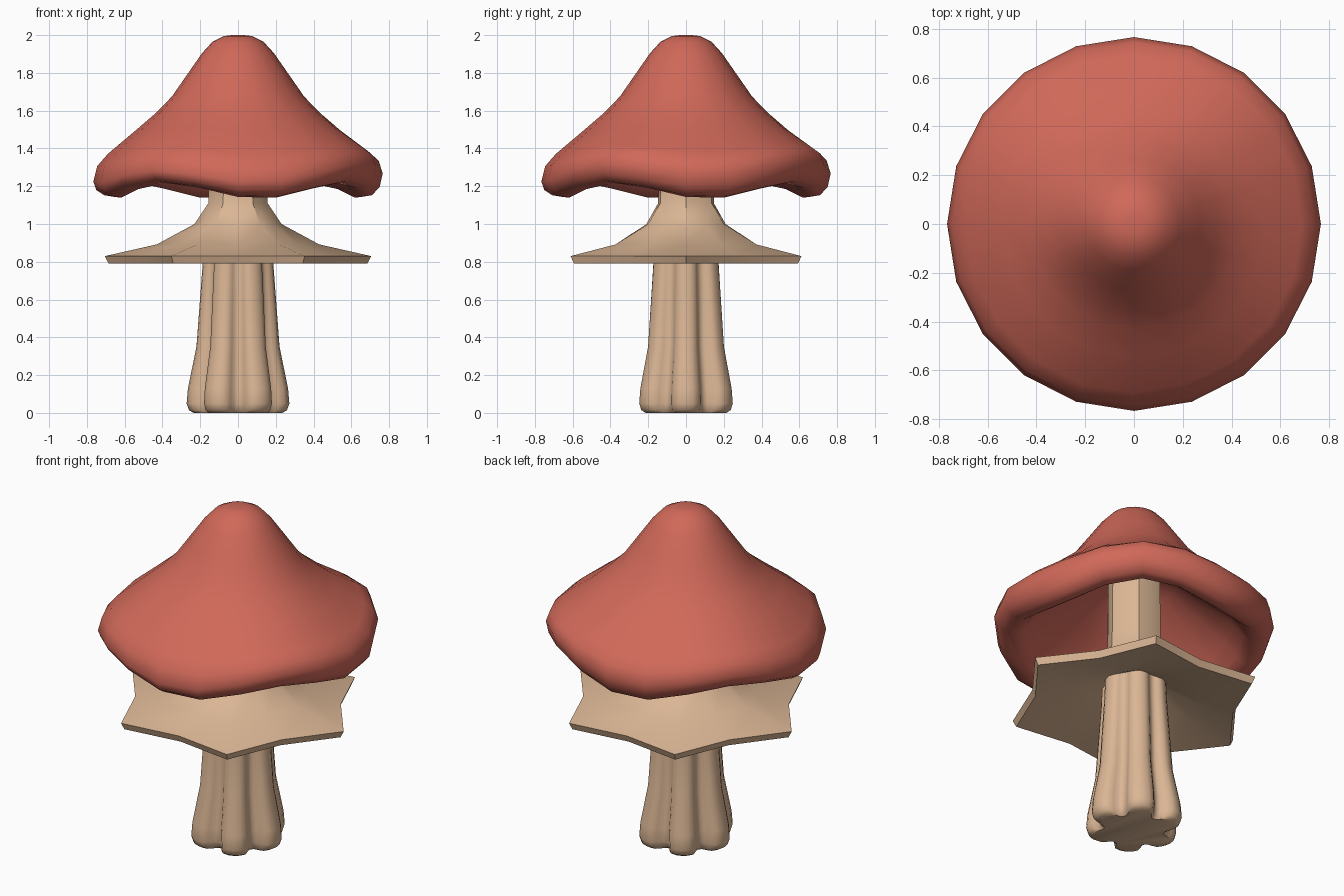
import bpy, bmesh, math
from math import cos, radians

if "Cube" in bpy.data.objects:
    bpy.data.objects.remove(bpy.data.objects["Cube"])


def material(name, rgb):
    m = bpy.data.materials.new(name)
    m.diffuse_color = (*rgb, 1)
    m.use_nodes = True
    m.node_tree.nodes["Principled BSDF"].inputs["Base Color"].default_value = m.diffuse_color
    return m


RED = material("cap_red", (0.63, 0.14, 0.10))
TAN = material("stem_tan", (0.71, 0.47, 0.30))


def loft(name, rings, angles, point, mat, sharp):
    """Skin closed rings; point(ring, angle in degrees) returns radius and height."""
    bm = bmesh.new()
    loops = []
    for ring in rings:
        loop = []
        for a in angles:
            r, z = point(ring, a)
            loop.append(bm.verts.new((r * cos(radians(a)), r * math.sin(radians(a)), z)))
        loops.append(loop)
    n = len(angles)
    for lo, hi in zip(loops, loops[1:]):
        for i in range(n):
            j = (i + 1) % n
            bm.faces.new((lo[i], lo[j], hi[j], hi[i]))
    bm.faces.new(loops[0][::-1])
    bm.faces.new(loops[-1])
    bmesh.ops.recalc_face_normals(bm, faces=bm.faces[:])
    me = bpy.data.meshes.new(name)
    bm.to_mesh(me)
    bm.free()
    me.materials.append(mat)
    ob = bpy.data.objects.new(name, me)
    bpy.context.collection.objects.link(ob)
    bpy.ops.object.select_all(action='DESELECT')
    ob.select_set(True)
    bpy.context.view_layer.objects.active = ob
    bpy.ops.object.shade_smooth_by_angle(angle=radians(sharp))
    return ob


# Cap: hollow bell with a rolled, wavy rim. Ring = radius, height, wave, tilt
def cap_point(ring, a):
    r, z, wave, tilt = ring
    dz = -0.042 * wave * cos(radians(4 * (a - 10))) + tilt * cos(radians(a - 45))
    return r, z + dz


cap_rings = [
    (0.10, 1.60, 0, 0), (0.22, 1.54, 0, 0), (0.38, 1.41, 0.3, 0),
    (0.54, 1.29, 0.7, 0), (0.60, 1.21, 1, 0), (0.65, 1.175, 1, 0),
    (0.71, 1.185, 1, 0), (0.75, 1.22, 1, 0.012), (0.766, 1.275, 0.9, 0.03),
    (0.745, 1.345, 0.75, 0.02), (0.69, 1.395, 0.55, 0.01), (0.54, 1.505, 0.25, 0),
    (0.43, 1.595, 0.1, 0), (0.35, 1.675, 0, 0), (0.27, 1.79, 0, 0),
    (0.19, 1.905, 0, 0), (0.135, 1.965, 0, 0), (0.075, 1.995, 0, 0), (0.03, 2.0, 0, 0),
]
loft("cap", cap_rings, [18 * i for i in range(20)], cap_point, RED, 60)


# Skirt and upper stem: six-pointed section. Ring = tip radius, height, valley ratio
def star_point(ring, a):
    r, z, valley = ring
    return (r if a % 60 == 0 else r * valley), z


skirt_rings = [
    (0.13, 0.93, 0.93), (0.20, 0.90, 0.92), (0.42, 0.84, 0.84), (0.685, 0.79, 0.80),
    (0.705, 0.83, 0.80), (0.43, 0.892, 0.85), (0.23, 1.0, 0.91),
    (0.157, 1.11, 0.94), (0.155, 1.20, 0.94), (0.15, 1.62, 0.94),
]
loft("skirt", skirt_rings, [30 * i for i in range(12)], star_point, TAN, 40)

# Lower stem: six rounded lobes with narrow grooves. Ring = radius, height, groove depth
lobe = {0: 0.0, 8: 0.06, 15: 0.22, 20: 0.6, 24: 0.92, 30: 1.0}


def lobe_point(ring, a):
    r, z, depth = ring
    off = a % 60
    return r * (1 - depth * lobe[min(off, 60 - off)]), z


lobe_angles = [60 * k + o for k in range(6) for o in (0, 8, 15, 20, 24, 30, 36, 40, 45, 52)]
stem_rings = [
    (0.235, 0.0, 0.30), (0.26, 0.015, 0.30), (0.272, 0.05, 0.30), (0.265, 0.13, 0.29),
    (0.22, 0.35, 0.26), (0.205, 0.55, 0.23), (0.187, 0.79, 0.20), (0.18, 0.93, 0.18),
]
loft("stem", stem_rings, lobe_angles, lobe_point, TAN, 40)
